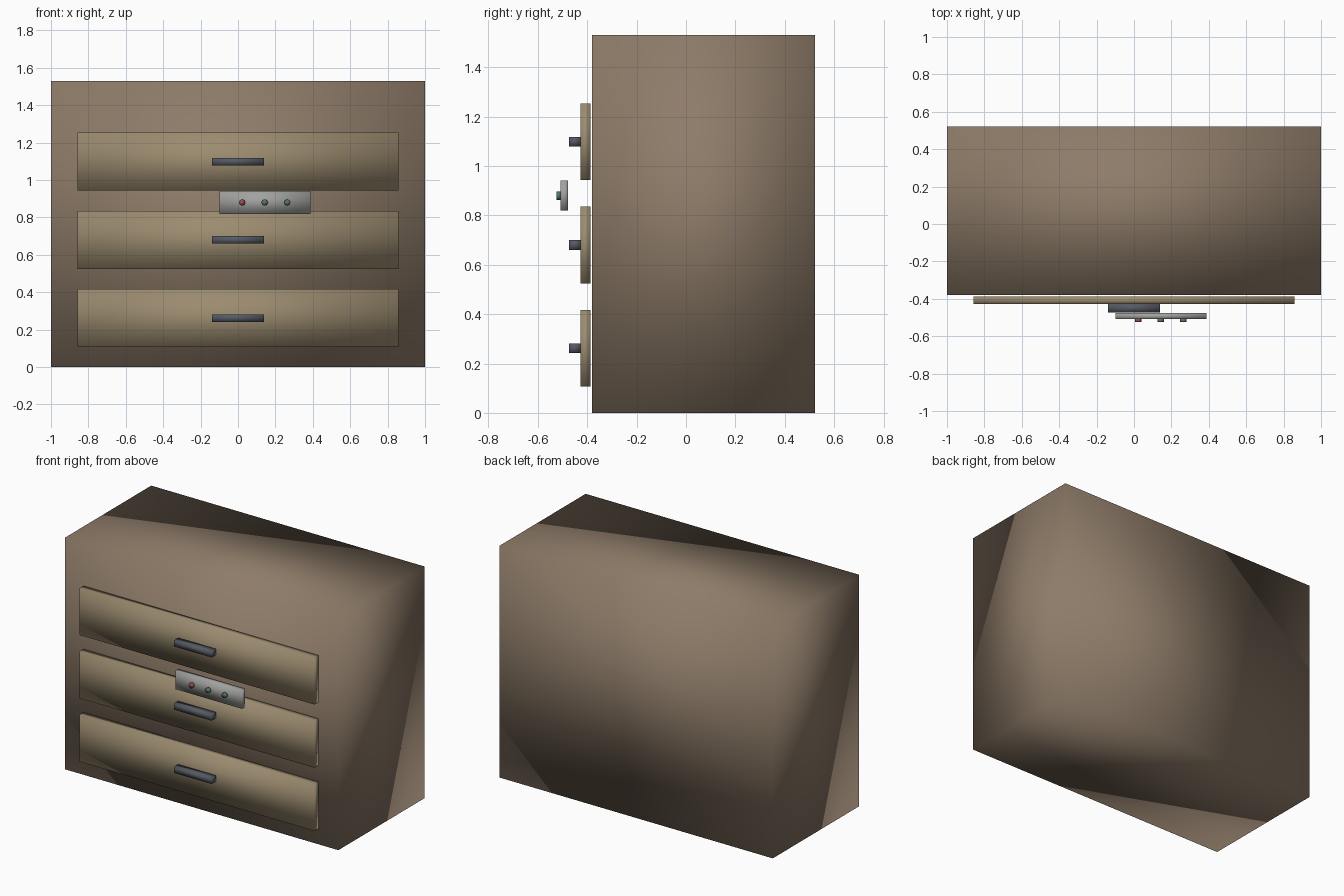
import bpy, math

if "Cube" in bpy.data.objects:
    bpy.data.objects.remove(bpy.data.objects["Cube"])


def material(name, rgb):
    m = bpy.data.materials.new(name)
    m.diffuse_color = (*rgb, 1)
    m.use_nodes = True
    m.node_tree.nodes["Principled BSDF"].inputs["Base Color"].default_value = m.diffuse_color
    return m


def finish(ob, name, mat):
    ob.name = name
    ob.data.materials.append(mat)
    ob.data.shade_smooth()
    return ob


def box(name, x, y, z, mat):
    """Soft-shaded box given as (min, max) ranges."""
    r = (x, y, z)
    bpy.ops.mesh.primitive_cube_add(size=1, location=[(a + b) / 2 for a, b in r])
    ob = bpy.context.object
    ob.scale = [b - a for a, b in r]
    bpy.ops.object.transform_apply(location=False, rotation=False, scale=True)
    return finish(ob, name, mat)


wood = material("dark_wood", (0.27, 0.20, 0.14))
front = material("light_wood", (0.33, 0.26, 0.16))
metal = material("dark_metal", (0.09, 0.10, 0.12))
plate = material("plate_grey", (0.36, 0.36, 0.35))
red = material("red", (0.30, 0.08, 0.08))
green = material("green", (0.09, 0.18, 0.13))

# Cabinet body
box("cabinet_body", (-1, 1), (-0.38, 0.522), (0, 1.53), wood)

# Drawer fronts with bar handles
for i, z in enumerate((0.262, 0.68, 1.098)):
    box(f"drawer_front_{i + 1}", (-0.858, 0.858), (-0.428, -0.387),
        (z - 0.155, z + 0.155), front)
    box(f"drawer_handle_{i + 1}", (-0.138, 0.138), (-0.473, -0.428),
        (z - 0.02, z + 0.02), metal)

# Control plate floating in front of the drawers
box("control_plate", (-0.1, 0.387), (-0.509, -0.477), (0.819, 0.941), plate)

# Row of small round buttons
for i, (x, mat) in enumerate(((0.022, red), (0.143, green), (0.264, green))):
    bpy.ops.mesh.primitive_cylinder_add(vertices=8, radius=0.017, depth=0.016,
                                        location=(x, -0.516, 0.88),
                                        rotation=(math.pi / 2, 0, 0))
    finish(bpy.context.object, f"button_{i + 1}", mat)
